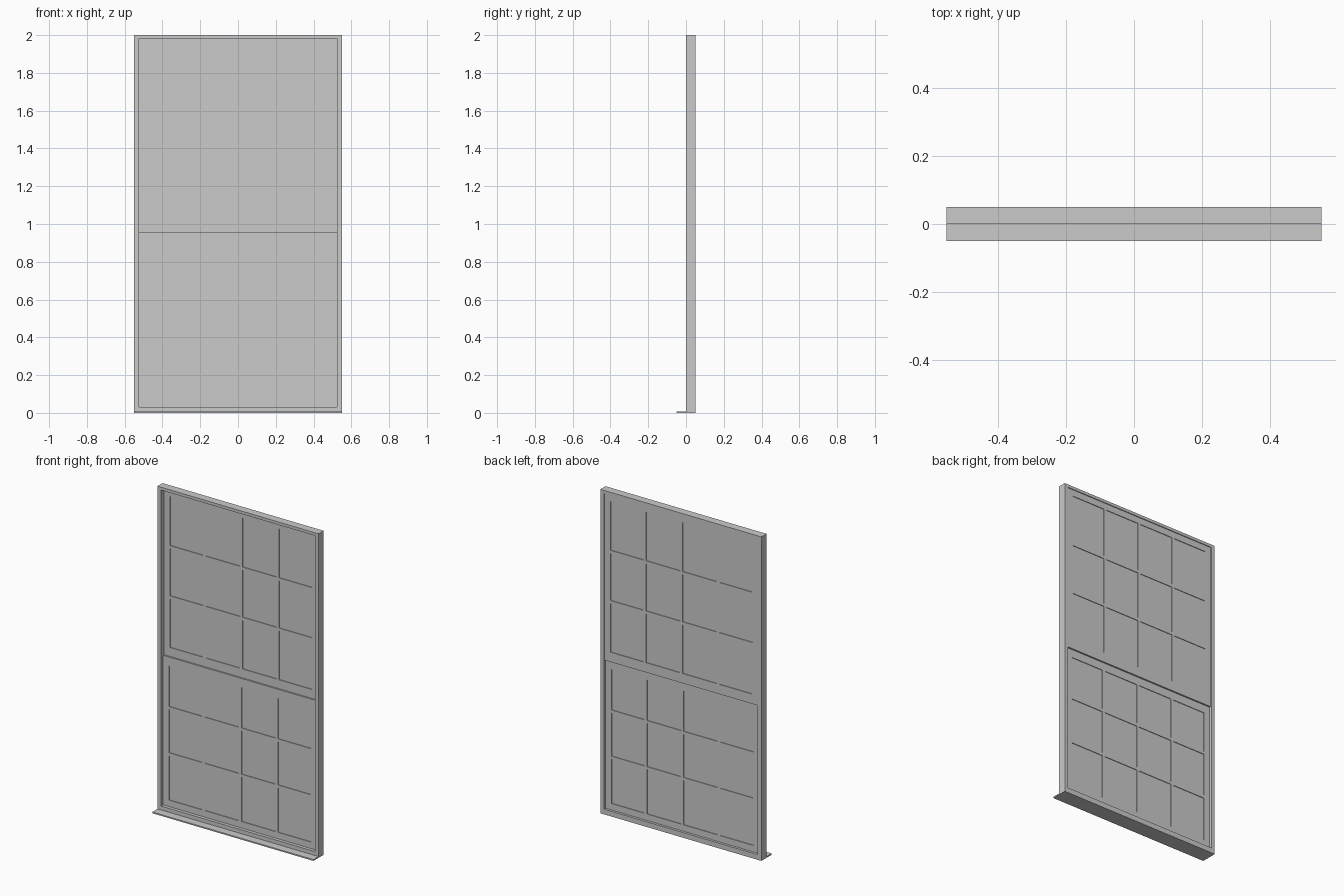
import bpy, bmesh

if "Cube" in bpy.data.objects:
    bpy.data.objects.remove(bpy.data.objects["Cube"])

# One flat colour for the whole window
grey = bpy.data.materials.new("light_grey_paint")
grey.diffuse_color = (0.6, 0.6, 0.6, 1)
grey.use_nodes = True
grey.node_tree.nodes["Principled BSDF"].inputs["Base Color"].default_value = grey.diffuse_color


def boxes(name, spans):
    """One object made of boxes given as (x0, x1, y0, y1, z0, z1)."""
    bm = bmesh.new()
    for x0, x1, y0, y1, z0, z1 in spans:
        verts = bmesh.ops.create_cube(bm, size=1)["verts"]
        for v in verts:
            v.co.x = x1 if v.co.x > 0 else x0
            v.co.y = y1 if v.co.y > 0 else y0
            v.co.z = z1 if v.co.z > 0 else z0
    mesh = bpy.data.meshes.new(name)
    bm.to_mesh(mesh)
    bm.free()
    mesh.materials.append(grey)
    obj = bpy.data.objects.new(name, mesh)
    bpy.context.collection.objects.link(obj)
    return obj


def border(hw, z0, z1, side, bottom, top, y0, y1):
    """Spans of a rectangular frame: two uprights and two rails."""
    iw = hw - side
    return [(-hw, -iw, y0, y1, z0, z1), (iw, hw, y0, y1, z0, z1),
            (-iw, iw, y0, y1, z0, z0 + bottom), (-iw, iw, y0, y1, z1 - top, z1)]


def sash(name, z0, z1, rails, y0, y1, bars_z):
    """Sliding sash: border, glazing bars and slightly recessed glass."""
    bottom, top = rails
    inner, bar, recess = 0.485, 0.009, 0.004
    boxes(name + "_border", border(0.525, z0, z1, 0.525 - inner, bottom, top, y0, y1))
    g0, g1 = z0 + bottom, z1 - top
    spans = [(x - bar, x + bar, y0, y1, g0, g1) for x in (-0.25, 0, 0.25)]
    # Horizontal bars run between the upright ones
    edges = [-inner, -0.25 - bar, -0.25 + bar, -bar, bar, 0.25 - bar, 0.25 + bar, inner]
    for z in bars_z:
        spans += [(a, b, y0, y1, z - bar, z + bar) for a, b in zip(edges[::2], edges[1::2])]
    boxes(name + "_glazing_bars", spans)
    boxes(name + "_glass", [(-inner, inner, y0 + recess, y1 - recess, g0, g1)])


# Outer frame and thin projecting sill
boxes("outer_frame", border(0.55, 0.008, 2.0, 0.025, 0.024, 0.018, 0.0, 0.05))
boxes("sill", [(-0.55, 0.55, -0.05, 0.05, 0.0, 0.008)])

# Upper sash sits behind the lower one
sash("upper_sash", 0.95, 1.982, (0.06, 0.04), 0.03, 0.045, (1.63, 1.32))
sash("lower_sash", 0.032, 0.955, (0.04, 0.055), 0.02, 0.035, (0.64, 0.355))
